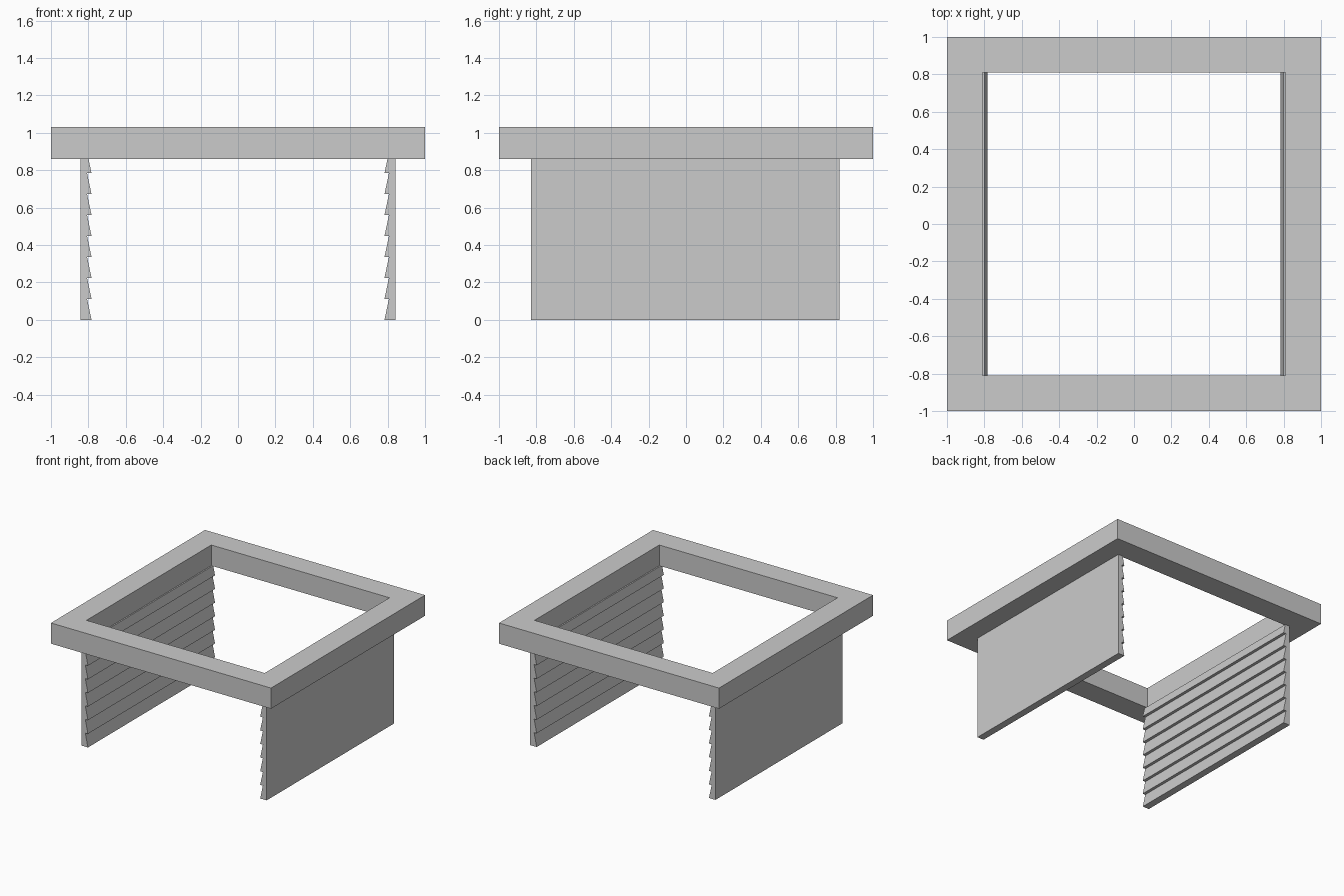
import bpy

if "Cube" in bpy.data.objects:
    bpy.data.objects.remove(bpy.data.objects["Cube"])

Z_FRAME, Z_TOP = 0.86, 1.03
OUTER, HOLE = 1.0, 0.81
PITCH, TIP, ROOT, BACK = 0.112, 0.783, 0.807, 0.842


def make_object(name, verts, faces):
    mesh = bpy.data.meshes.new(name)
    mesh.from_pydata(verts, [], faces)
    mesh.update()
    obj = bpy.data.objects.new(name, mesh)
    bpy.context.collection.objects.link(obj)
    return obj


# Square top frame: outer and inner loops at two heights
corners = [(-1, -1), (1, -1), (1, 1), (-1, 1)]
verts = [(sx * r, sy * r, z) for z in (Z_FRAME, Z_TOP)
         for r in (OUTER, HOLE) for sx, sy in corners]
faces = []
for i in range(4):
    j = (i + 1) % 4
    faces += [(i, i + 4, j + 4, j),             # underside
              (i + 8, j + 8, j + 12, i + 12),   # top
              (i, j, j + 8, i + 8),             # outer wall
              (i + 4, i + 12, j + 12, j + 4)]   # hole wall
make_object("top_frame", verts, faces)


# Side panels: sawtooth profile on the inner face, extruded along y
def side_panel(name, side):
    profile = [(BACK, Z_FRAME), (BACK, 0)]
    for k in range(8):
        z0, z1 = k * PITCH, (k + 1) * PITCH
        top = min(z1, Z_FRAME)
        x_top = TIP + (ROOT - TIP) * (top - z0) / PITCH
        profile += [(TIP, z0), (x_top, top)]
    n = len(profile)
    verts = [(side * x, y, z) for y in (-0.83, 0.82) for x, z in profile]
    faces = [tuple(range(n)), tuple(reversed(range(n, 2 * n)))]
    faces += [(i, i + n, (i + 1) % n + n, (i + 1) % n) for i in range(n)]
    if side > 0:
        faces = [tuple(reversed(f)) for f in faces]
    return make_object(name, verts, faces)


side_panel("left_panel", -1)
side_panel("right_panel", 1)
